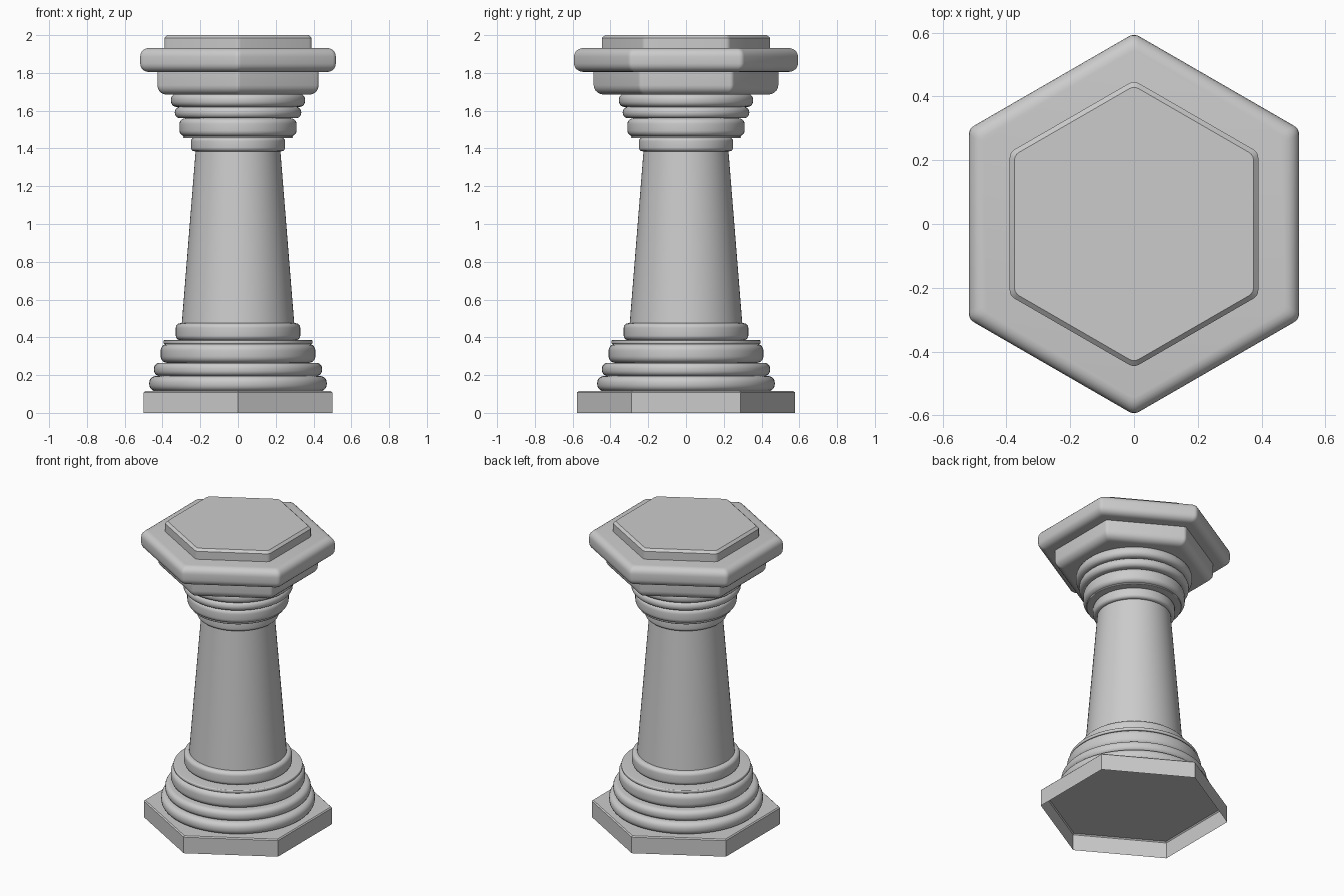
import bpy, bmesh
from math import sin, cos, pi, radians
from mathutils import Vector

if "Cube" in bpy.data.objects:
    bpy.data.objects.remove(bpy.data.objects["Cube"])


def bead(r, z0, z1, low, top, n=5):
    """Profile (radius, height) of a moulding with rounded lower and upper edges."""
    pts = []
    for i in range(n + 1 if low else 1):
        a = -pi / 2 + pi / 2 * i / n if low else 0
        pts.append((r - low + low * cos(a), z0 + min(low, (z1 - z0) / 2) * (1 + sin(a))))
    for i in range(n + 1 if top else 1):
        a = pi / 2 * i / n if top else pi / 2
        pts.append((r - top + top * cos(a), z1 - min(top, (z1 - z0) / 2) * (1 - sin(a))))
    return pts


def circle(n=64):
    return [Vector((cos(2 * pi * i / n), sin(2 * pi * i / n))) for i in range(n)]


def hexagon(cut=0.0):
    """Hexagon of unit apothem, points on +-y, corners optionally rounded."""
    R = 1 / cos(pi / 6)
    c = [Vector((R * cos(pi / 6 + pi / 3 * i), R * sin(pi / 6 + pi / 3 * i))) for i in range(6)]
    if not cut:
        return c
    out = []
    for i in range(6):
        a = c[i].lerp(c[i - 1], cut)
        b = c[i].lerp(c[(i + 1) % 6], cut)
        out += [a.lerp(c[i], t).lerp(c[i].lerp(b, t), t) for t in (0, .33, .67, 1)]
    return out


def sweep(name, outline, profile, cap_bottom=False, cap_top=False):
    """Stack scaled copies of an outline along a profile."""
    prof = [profile[0]]
    for p in profile[1:]:
        if (Vector(p) - Vector(prof[-1])).length > 1e-5:
            prof.append(p)
    bm = bmesh.new()
    rings = [[bm.verts.new((p.x * r, p.y * r, z)) for p in outline] for r, z in prof]
    n = len(outline)
    for lo, hi in zip(rings, rings[1:]):
        for i in range(n):
            j = (i + 1) % n
            bm.faces.new((lo[i], lo[j], hi[j], hi[i]))
    if cap_bottom:
        bm.faces.new(rings[0][::-1])
    if cap_top:
        bm.faces.new(rings[-1])
    me = bpy.data.meshes.new(name)
    bm.to_mesh(me)
    bm.free()
    ob = bpy.data.objects.new(name, me)
    bpy.context.collection.objects.link(ob)
    bpy.ops.object.select_all(action='DESELECT')
    ob.select_set(True)
    bpy.context.view_layer.objects.active = ob
    bpy.ops.object.shade_smooth_by_angle(angle=radians(35))
    return ob


# Hexagonal plinth, hollow underneath
sweep("plinth", hexagon(), [(.5, 0), (.5, .108), (.493, .115)], cap_top=True)

# Round base mouldings
base = (bead(.47, .115, .195, .035, .035) + bead(.445, .195, .265, .03, .03)
        + bead(.41, .265, .365, .035, .035) + bead(.395, .365, .385, .006, .006)
        + bead(.33, .385, .475, .025, .025))
sweep("base_mouldings", circle(), base + [(.298, .475)])

# Tapered shaft
sweep("shaft", circle(), [(.298, .475), (.225, 1.385)])

# Round neck mouldings, widening upward
neck = (bead(.25, 1.385, 1.455, .02, .015) + bead(.29, 1.455, 1.465, .004, .004)
        + bead(.31, 1.465, 1.56, .03, .03) + bead(.335, 1.56, 1.62, .028, .028)
        + bead(.355, 1.62, 1.69, .03, .03))
sweep("neck_mouldings", circle(), [(.225, 1.385)] + neck)

# Hexagonal capital: lower block, wide slab, top plate
sweep("capital_lower", hexagon(.03), bead(.427, 1.685, 1.81, .05, 0), cap_bottom=True)
sweep("capital_slab", hexagon(.03), bead(.518, 1.805, 1.932, .045, .045), True, True)
sweep("top_plate", hexagon(.04), [(.39, 1.925), (.39, 1.985), (.375, 2.0)], cap_top=True)
